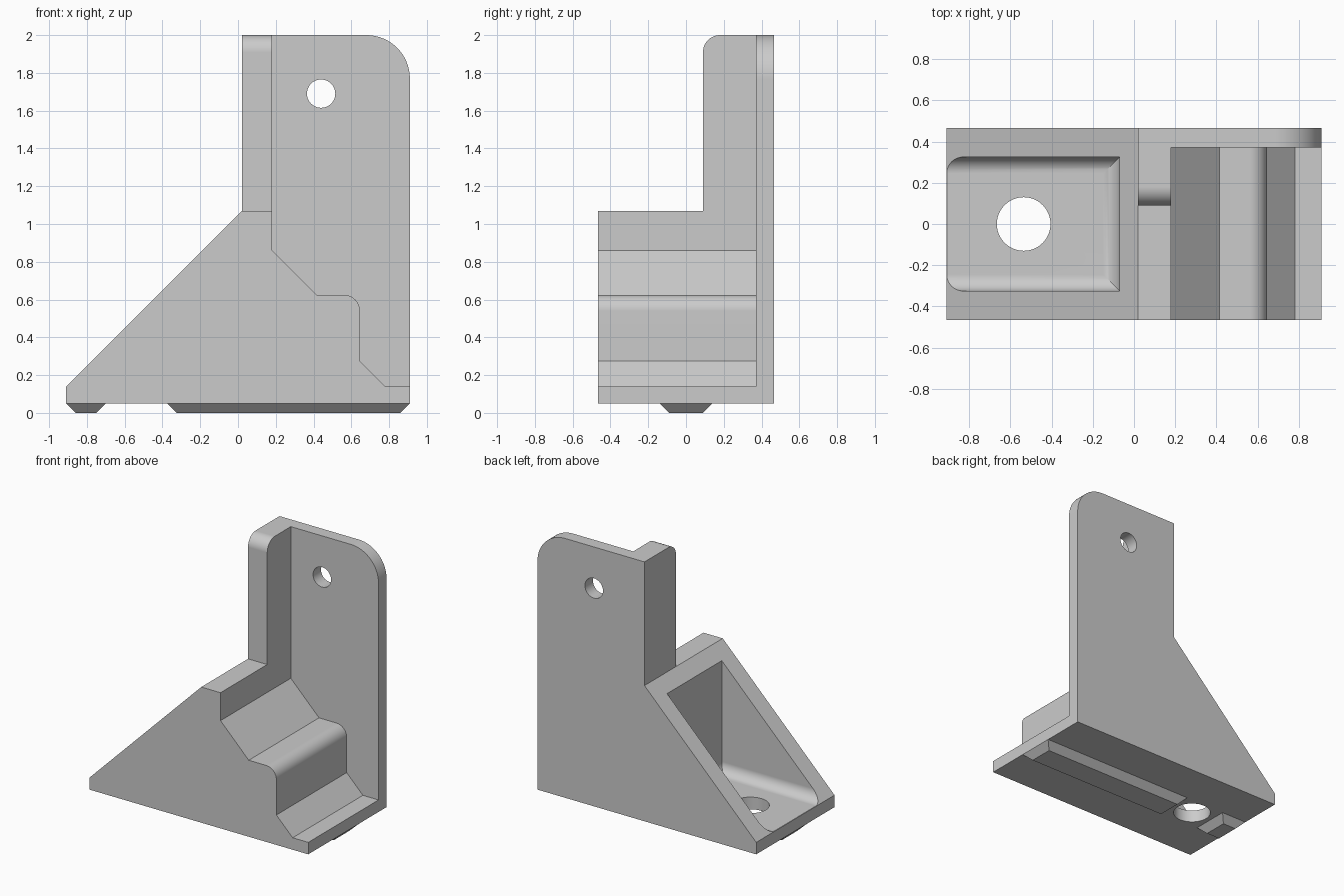
import bpy, bmesh
from math import cos, sin, pi, radians
from mathutils import Vector

cube = bpy.data.objects.get("Cube")
if cube:
    bpy.data.objects.remove(cube, do_unlink=True)

grey = bpy.data.materials.new("plain grey")
grey.use_nodes = True
GREY = (0.6, 0.6, 0.6, 1)
grey.diffuse_color = GREY
grey.node_tree.nodes["Principled BSDF"].inputs["Base Color"].default_value = GREY


def arc(cx, cy, r, start, end, steps=12):
    """Points of an arc, angles in degrees."""
    angles = [radians(start + (end - start) * i / steps) for i in range(steps + 1)]
    return [(cx + r * cos(a), cy + r * sin(a)) for a in angles]


def prism(name, points, axis, low, high):
    """Extrude a 2D profile along one axis; the profile uses the other two in order."""
    def place(p, d):
        v = list(p)
        v.insert("xyz".index(axis), d)
        return v
    bm = bmesh.new()
    face = bm.faces.new([bm.verts.new(place(p, low)) for p in points])
    ext = bmesh.ops.extrude_face_region(bm, geom=[face])
    verts = [g for g in ext["geom"] if isinstance(g, bmesh.types.BMVert)]
    bmesh.ops.translate(bm, verts=verts, vec=Vector(place((0, 0), high - low)))
    bmesh.ops.recalc_face_normals(bm, faces=bm.faces)
    mesh = bpy.data.meshes.new(name)
    bm.to_mesh(mesh)
    bm.free()
    obj = bpy.data.objects.new(name, mesh)
    bpy.context.collection.objects.link(obj)
    mesh.materials.append(grey)
    return obj


def activate(obj):
    bpy.ops.object.select_all(action="DESELECT")
    obj.select_set(True)
    bpy.context.view_layer.objects.active = obj


def combine(obj, tool, operation="DIFFERENCE"):
    mod = obj.modifiers.new("combine", "BOOLEAN")
    mod.operation, mod.solver, mod.object = operation, "EXACT", tool
    activate(obj)
    bpy.ops.object.modifier_apply(modifier=mod.name)
    bpy.data.objects.remove(tool, do_unlink=True)


# Full side silhouette, extruded through the whole depth
BASE, STEP, LEDGE, SIDE, DEPTH = 0.05, 0.14, 1.07, 0.91, 0.465
bracket = prism("bracket", [(-SIDE, BASE), (SIDE, BASE)] + arc(0.68, 1.77, 0.23, 0, 90, 16)
                + [(0.02, 2), (0.02, LEDGE), (-SIDE, STEP)], "y", -DEPTH, DEPTH)

# Stepped space in front of the back plate
combine(bracket, prism("step_cutter", [(2, STEP), (0.78, STEP), (0.645, 0.275)]
                       + arc(0.56, 0.54, 0.085, 0, 90)
                       + [(0.415, 0.625), (0.18, 0.86), (0.18, 2.5), (2, 2.5)], "y", -1, 0.37))

# Space in front of the rounded upright flange
combine(bracket, prism("flange_cutter", [(-1, LEDGE), (0.09, LEDGE)]
                       + arc(0.18, 1.91, 0.09, 180, 90)
                       + [(0.18, 2.3), (-1, 2.3)], "x", -0.3, 0.4))

# Sloping pocket with filleted floor: two crossing profiles give mitred corners
R, FLOOR, WALL, HALF = 0.08, 0.142, -0.07, 0.325
pocket = prism("pocket_cutter", arc(-HALF + R, FLOOR + R, R, 180, 270)
               + arc(HALF - R, FLOOR + R, R, 270, 360)
               + [(HALF, 1.5), (-HALF, 1.5)], "x", -1.3, 0.2)
end = prism("pocket_end", [(-1.2, FLOOR)] + arc(WALL - R, FLOOR + R, R, 270, 360)
            + [(WALL, 1.4), (-1.2, 1.4)], "y", -0.5, 0.5)
combine(pocket, end, "INTERSECT")
combine(bracket, pocket)

# Bolt holes through the floor and the back plate
combine(bracket, prism("floor_hole", arc(-0.535, 0, 0.13, 0, 360, 48)[:-1], "z", -0.2, 0.5))
combine(bracket, prism("plate_hole", arc(0.44, 1.69, 0.075, 0, 360, 40)[:-1], "y", 0.2, 0.7))

# Tapered locating keys under the base
for name, x0, x1 in (("short_key", -SIDE, -0.7), ("long_key", -0.375, SIDE)):
    key = prism(name, [(x0, -0.14), (x1, -0.14), (x1, 0.14), (x0, 0.14)], "z", 0, BASE)
    for v in key.data.vertices:
        if v.co.z < 0.01:
            v.co.x += 0.05 if v.co.x < (x0 + x1) / 2 else -0.05
            v.co.y += 0.05 if v.co.y < 0 else -0.05

# Smooth fillets, crisp flat faces
activate(bracket)
bpy.ops.object.shade_smooth_by_angle(angle=radians(25))
weighted = bracket.modifiers.new("flat face normals", "WEIGHTED_NORMAL")
weighted.keep_sharp = True
